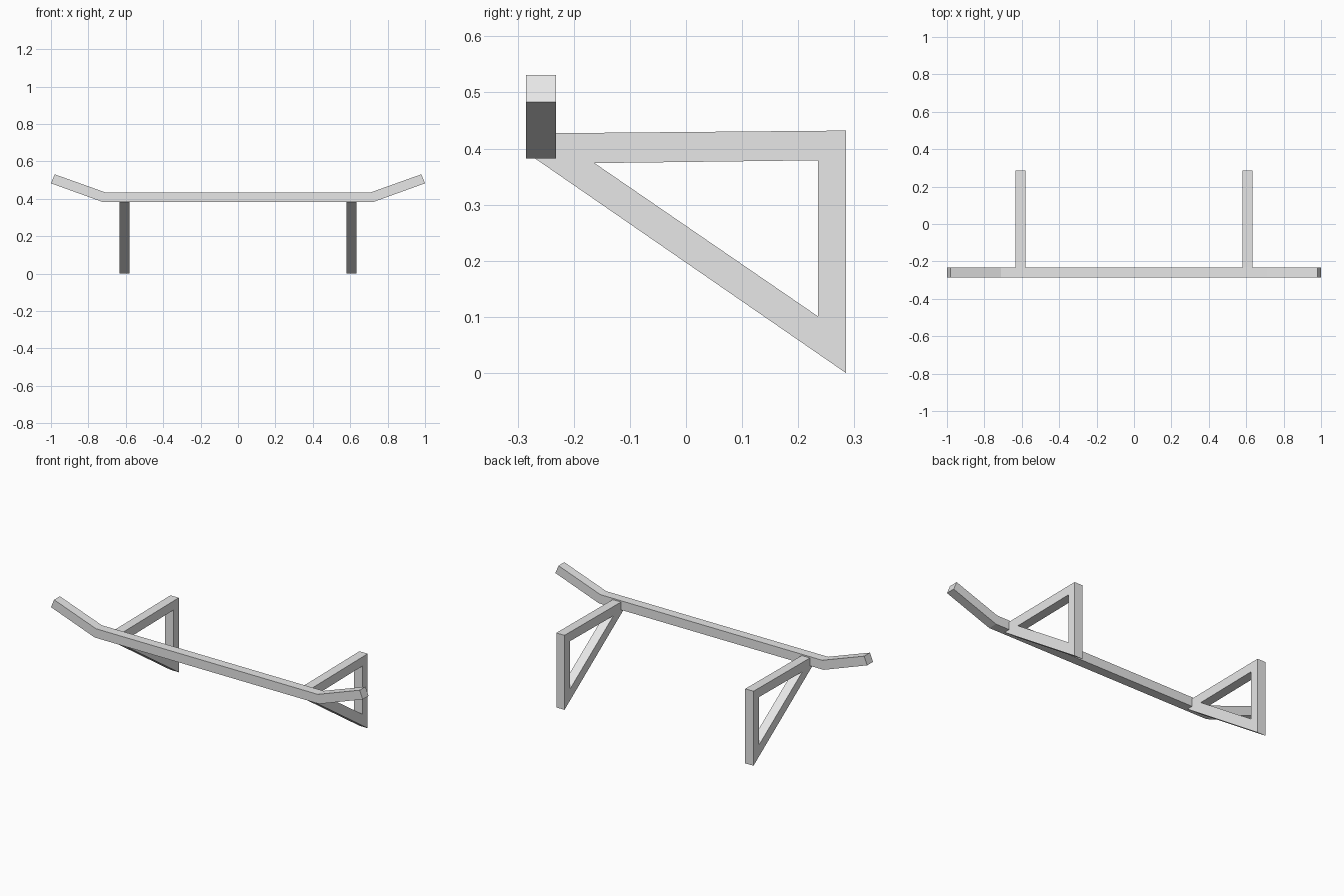
import bpy
import bmesh
from mathutils import Vector

cube = bpy.data.objects.get("Cube")
if cube:
    bpy.data.objects.remove(cube, do_unlink=True)

grey = bpy.data.materials.new("light grey metal")
grey.use_nodes = True
colour = (0.8, 0.8, 0.8, 1.0)
grey.diffuse_color = colour
grey.node_tree.nodes["Principled BSDF"].inputs["Base Color"].default_value = colour


def extrude_strip(name, outer, inner, depth, closed):
    """Sweep the strip between two matching outlines along a depth vector."""
    bm = bmesh.new()
    a = [bm.verts.new(p) for p in outer]
    b = [bm.verts.new(p) for p in inner]
    n = len(a)
    faces = []
    for i in range(n if closed else n - 1):
        j = (i + 1) % n
        faces.append(bm.faces.new((a[i], a[j], b[j], b[i])))
    result = bmesh.ops.extrude_face_region(bm, geom=faces, use_keep_orig=True)
    moved = [v for v in result["geom"] if isinstance(v, bmesh.types.BMVert)]
    bmesh.ops.translate(bm, verts=moved, vec=Vector(depth))
    bmesh.ops.recalc_face_normals(bm, faces=bm.faces)
    mesh = bpy.data.meshes.new(name)
    bm.to_mesh(mesh)
    bm.free()
    mesh.materials.append(grey)
    obj = bpy.data.objects.new(name, mesh)
    bpy.context.collection.objects.link(obj)
    return obj


# Square bar with upturned ends
thick = 0.053
front = -0.285
top = [(-0.98, 0.531), (-0.711, 0.435), (0.711, 0.435), (0.98, 0.531)]
bottom = [(-1.0, 0.483), (-0.72, 0.382), (0.72, 0.382), (1.0, 0.483)]
extrude_strip("handle_bar",
              [(x, front, z) for x, z in top],
              [(x, front, z) for x, z in bottom],
              (0, thick, 0), closed=False)

# Triangular wall brackets, their front tips buried in the bar
outer = [(-0.27, 0.383), (-0.27, 0.427), (0.285, 0.432), (0.285, 0.0)]
inner = [(-0.163, 0.374), (-0.163, 0.374), (0.235, 0.379), (0.235, 0.101)]


def bracket(name, x):
    obj = extrude_strip(name,
                        [(x - thick / 2, y, z) for y, z in outer],
                        [(x - thick / 2, y, z) for y, z in inner],
                        (thick, 0, 0), closed=True)
    # Merge the doubled inner corner
    bm = bmesh.new()
    bm.from_mesh(obj.data)
    bmesh.ops.remove_doubles(bm, verts=bm.verts, dist=0.0001)
    bmesh.ops.recalc_face_normals(bm, faces=bm.faces)
    bm.to_mesh(obj.data)
    bm.free()


for side, x in (("left", 0.606), ("right", -0.606)):
    bracket(side + "_bracket", x)
